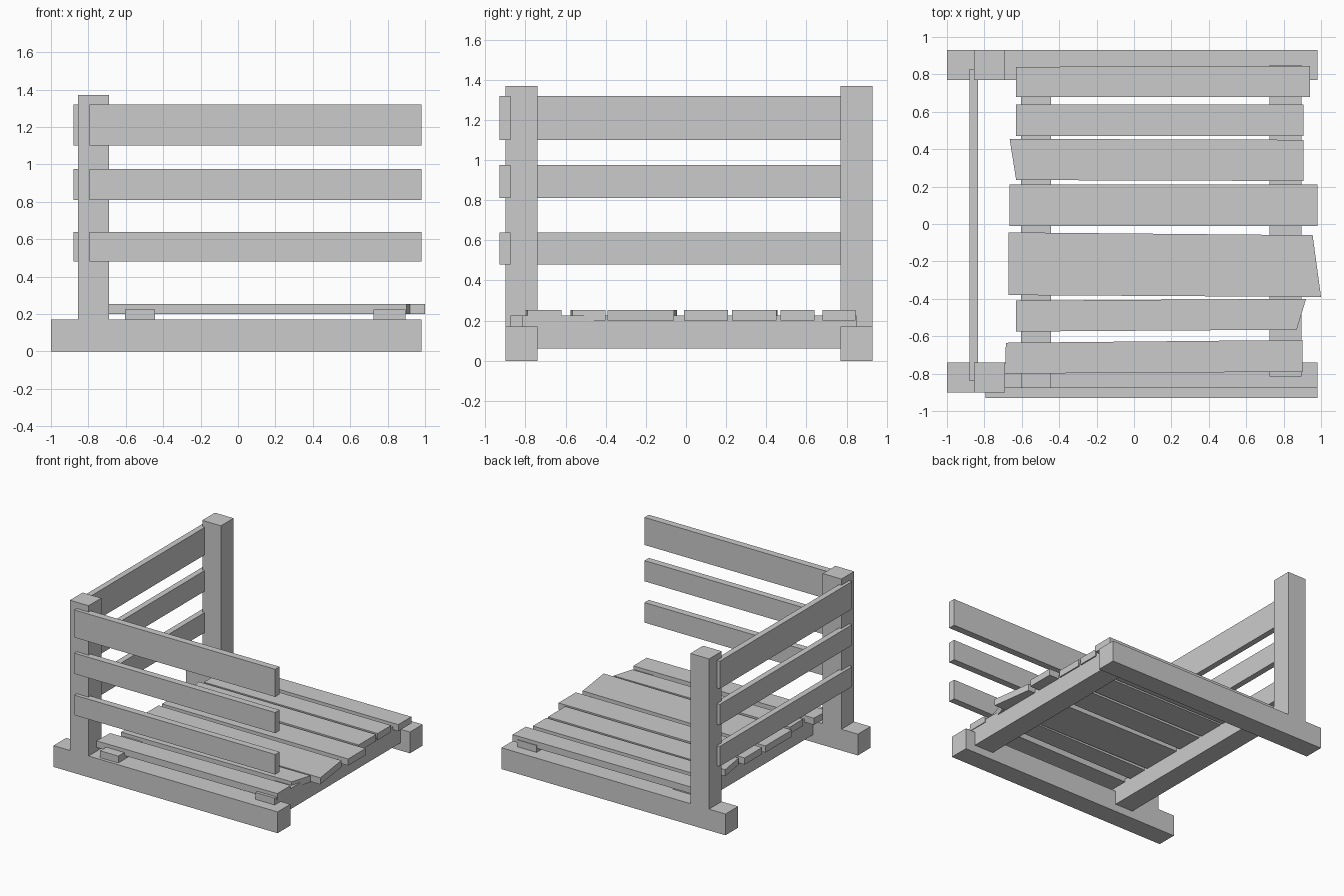
import bpy
import bmesh

cube = bpy.data.objects.get("Cube")
if cube:
    bpy.data.objects.remove(cube, do_unlink=True)

GREY = (0.6, 0.6, 0.6, 1.0)
wood = bpy.data.materials.new("plain_grey")
wood.use_nodes = True
wood.diffuse_color = GREY
wood.node_tree.nodes["Principled BSDF"].inputs["Base Color"].default_value = GREY


def board(name, outline, z0, z1):
    """Extrude a flat outline (counter-clockwise) between two heights."""
    bm = bmesh.new()
    face = bm.faces.new([bm.verts.new((x, y, z0)) for x, y in outline])
    top = bmesh.ops.extrude_face_region(bm, geom=[face])["geom"]
    verts = [v for v in top if isinstance(v, bmesh.types.BMVert)]
    bmesh.ops.translate(bm, verts=verts, vec=(0, 0, z1 - z0))
    bmesh.ops.recalc_face_normals(bm, faces=bm.faces)
    mesh = bpy.data.meshes.new(name)
    bm.to_mesh(mesh)
    bm.free()
    mesh.materials.append(wood)
    obj = bpy.data.objects.new(name, mesh)
    bpy.context.collection.objects.link(obj)


def box(name, x0, x1, y0, y1, z0, z1):
    board(name, [(x0, y0), (x1, y0), (x1, y1), (x0, y1)], z0, z1)


# Floor runners with an upright post on each
for side, y0, y1 in (("front", -0.9, -0.74), ("back", 0.77, 0.93)):
    box(side + "_runner", -1, 0.98, y0, y1, 0, 0.17)
    box(side + "_post", -0.855, -0.69, y0, y1, 0.17, 1.37)

# Cross beams under the slats
box("right_beam", -0.605, -0.445, -0.875, 0.8, 0.06, 0.225)
box("left_beam", 0.725, 0.895, -0.815, 0.85, 0.06, 0.225)

# Three rails along the front and three along the right side
for level, z0, z1 in (("low", 0.48, 0.64), ("middle", 0.81, 0.975), ("high", 1.1, 1.32)):
    box(level + "_front_rail", -0.795, 0.98, -0.93, -0.875, z0, z1)
    box(level + "_side_rail", -0.88, -0.833, -0.84, 0.83, z0, z1)

# Uneven deck slats: near right, near left, far left, far right corners
slats = [
    [(-0.69, -0.8), (0.9, -0.79), (0.9, -0.62), (-0.685, -0.635)],
    [(-0.63, -0.575), (0.87, -0.565), (0.92, -0.4), (-0.63, -0.41)],
    [(-0.67, -0.38), (1.0, -0.39), (0.955, -0.06), (-0.67, -0.045)],
    [(-0.665, -0.01), (0.98, -0.01), (0.98, 0.21), (-0.665, 0.21)],
    [(-0.63, 0.235), (0.905, 0.23), (0.905, 0.45), (-0.665, 0.455)],
    [(-0.63, 0.47), (0.905, 0.47), (0.905, 0.64), (-0.63, 0.64)],
    [(-0.63, 0.68), (0.94, 0.68), (0.94, 0.845), (-0.63, 0.84)],
]
for i, outline in enumerate(slats):
    board(f"deck_slat_{i + 1}", outline, 0.2, 0.253)
